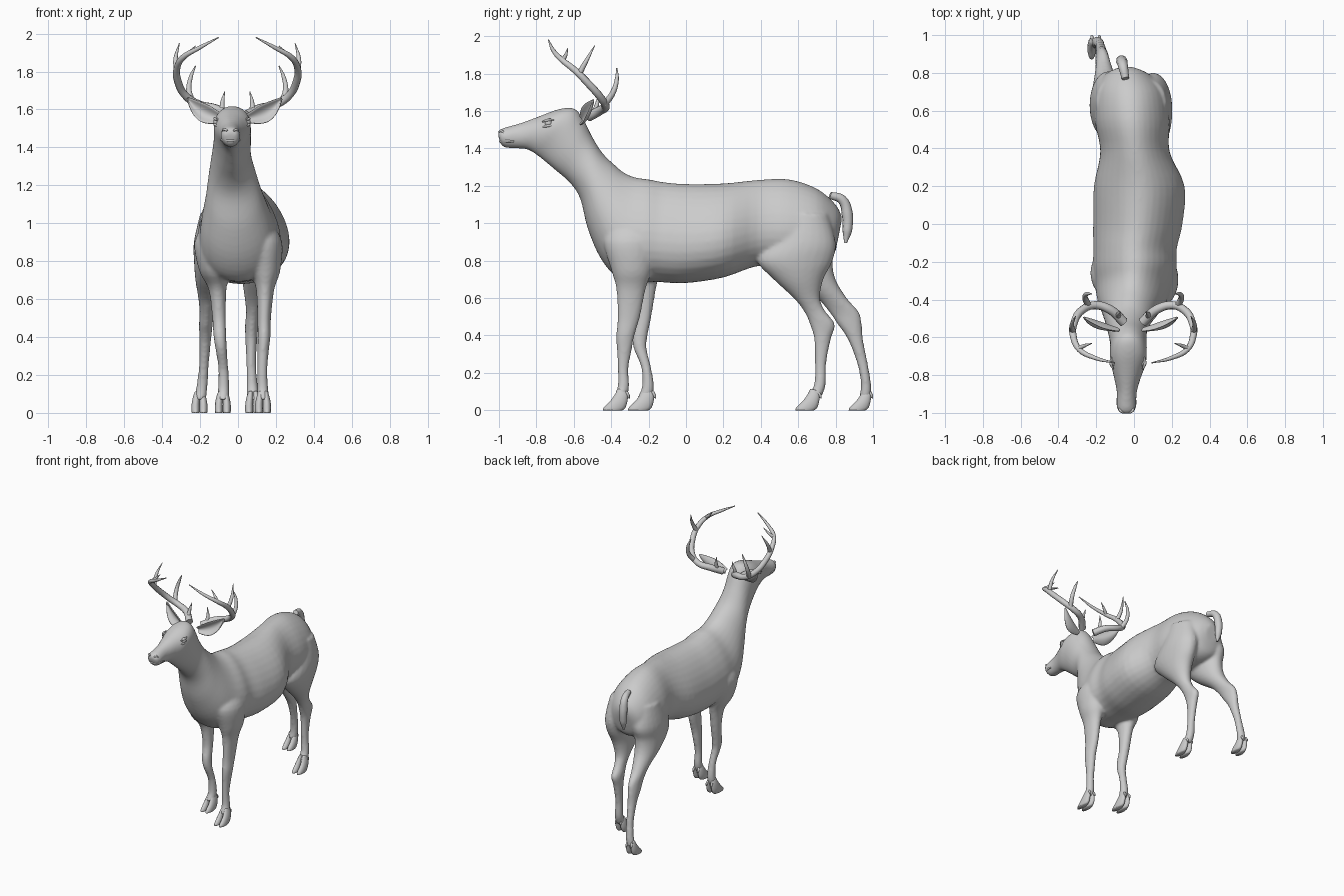
import bpy, bmesh, math
from mathutils import Vector


def catmull(rows, sub):
    """Smoothly interpolate rows of numbers."""
    out = []
    for i in range(len(rows) - 1):
        p0, p1 = rows[max(i - 1, 0)], rows[i]
        p2, p3 = rows[i + 1], rows[min(i + 2, len(rows) - 1)]
        for k in range(sub):
            t = k / sub
            out.append([0.5 * (2 * b + (c - a) * t + (2 * a - 5 * b + 4 * c - d) * t * t
                               + (3 * b - a - 3 * c + d) * t ** 3)
                        for a, b, c, d in zip(p0, p1, p2, p3)])
    return out + [list(rows[-1])]


def loft(bm, rows, sub=4, n=24):
    """Rings (ya, za, yb, zb, centre x, half width, egg) joined into a closed skin."""
    rings = []
    for ya, za, yb, zb, cx, hw, egg in catmull(rows, sub):
        ring = []
        for k in range(n):
            a = 2 * math.pi * k / n
            c, s = math.cos(a), math.sin(a)
            ring.append(bm.verts.new((cx + hw * s * (1 - egg * c),
                                      (ya + yb) / 2 + (ya - yb) / 2 * c,
                                      (za + zb) / 2 + (za - zb) / 2 * c)))
        rings.append(ring)
    for r, q in zip(rings, rings[1:]):
        for k in range(n):
            bm.faces.new((r[k], r[(k + 1) % n], q[(k + 1) % n], q[k]))
    bm.faces.new(rings[0])
    bm.faces.new(rings[-1][::-1])


def finish(name, bm):
    bmesh.ops.recalc_face_normals(bm, faces=bm.faces)
    me = bpy.data.meshes.new(name)
    bm.to_mesh(me)
    bm.free()
    for p in me.polygons:
        p.use_smooth = True
    ob = bpy.data.objects.new(name, me)
    bpy.context.collection.objects.link(ob)
    return ob


def tubes(name, paths):
    """Round tapered strands; each point is (x, y, z, radius)."""
    cu = bpy.data.curves.new(name, 'CURVE')
    cu.dimensions = '3D'
    cu.bevel_depth = 1
    cu.bevel_resolution = 3
    cu.resolution_u = 6
    cu.use_fill_caps = True
    for pts in paths:
        sp = cu.splines.new('BEZIER')
        sp.bezier_points.add(len(pts) - 1)
        for bp, (x, y, z, r) in zip(sp.bezier_points, pts):
            bp.co = (x, y, z)
            bp.radius = r
            bp.handle_left_type = bp.handle_right_type = 'AUTO'
    ob = bpy.data.objects.new(name, cu)
    bpy.context.collection.objects.link(ob)
    return ob


# Trunk, neck and head rings: top y, top z, bottom y, bottom z, centre x, half width, egg
TRUNK = [
    (.835, 1.03, .81, .90, -.04, .05, 0), (.80, 1.10, .78, .82, -.035, .12, .1),
    (.70, 1.185, .70, .78, -.02, .18, .15), (.55, 1.235, .55, .77, -.01, .195, .2),
    (.39, 1.232, .38, .77, .005, .18, .2), (.2, 1.213, .2, .71, .028, .235, .22),
    (0, 1.21, 0, .68, .02, .23, .25), (-.12, 1.22, -.14, .685, .005, .215, .25),
    (-.2, 1.235, -.24, .69, .005, .215, .25)]
NECK = [
    (-.27, 1.245, -.36, .705, .0, .20, .25), (-.33, 1.27, -.455, .81, -.01, .18, .2),
    (-.385, 1.315, -.525, .97, -.02, .15, .12), (-.45, 1.38, -.565, 1.13, -.03, .125, .05),
    (-.505, 1.47, -.62, 1.215, -.035, .105, 0), (-.55, 1.56, -.70, 1.285, -.03, .098, -.05)]
HEAD = [
    (-.60, 1.615, -.76, 1.335, -.03, .097, -.15), (-.68, 1.61, -.805, 1.37, -.03, .092, -.2),
    (-.785, 1.572, -.85, 1.395, -.035, .07, -.1), (-.88, 1.537, -.90, 1.40, -.038, .053, 0),
    (-.95, 1.517, -.96, 1.403, -.04, .052, 0), (-.988, 1.505, -.985, 1.415, -.04, .046, -.1),
    (-1.008, 1.485, -.995, 1.435, -.04, .028, -.1)]

# Leg rings: z, front y, back y, centre x, half width
FRONT_RIGHT = [
    (1.0, -.40, -.18, .10, .08), (.9, -.44, -.15, .135, .098), (.75, -.40, -.18, .145, .078),
    (.65, -.373, -.215, .143, .048), (.5, -.367, -.245, .138, .036), (.4, -.373, -.275, .137, .034),
    (.32, -.37, -.29, .132, .03), (.22, -.365, -.308, .128, .027), (.13, -.365, -.303, .13, .03),
    (.07, -.39, -.315, .132, .032)]
FRONT_LEFT = [
    (1.0, -.34, -.16, -.09, .08), (.9, -.39, -.13, -.13, .1), (.75, -.36, -.14, -.125, .08),
    (.65, -.29, -.16, -.108, .047), (.5, -.268, -.185, -.1, .036), (.4, -.287, -.205, -.095, .034),
    (.33, -.28, -.21, -.088, .03), (.23, -.24, -.187, -.077, .027), (.13, -.235, -.17, -.076, .03),
    (.07, -.26, -.18, -.08, .032)]
HIND_RIGHT = [
    (1.05, .52, .76, .08, .09), (.9, .44, .80, .1, .1), (.8, .38, .785, .105, .095),
    (.7, .468, .735, .1, .078), (.6, .575, .717, .088, .052), (.53, .63, .745, .08, .038),
    (.46, .662, .797, .073, .036), (.38, .685, .775, .07, .031), (.25, .69, .75, .07, .026),
    (.14, .685, .748, .075, .03), (.07, .65, .725, .08, .032)]
HIND_LEFT = [
    (1.05, .52, .77, -.11, .09), (.9, .46, .81, -.135, .098), (.8, .46, .785, -.14, .092),
    (.7, .56, .80, -.147, .078), (.6, .70, .86, -.157, .052), (.525, .765, .925, -.165, .038),
    (.46, .81, .94, -.17, .036), (.38, .865, .947, -.173, .031), (.25, .915, .972, -.18, .026),
    (.14, .935, .99, -.19, .03), (.07, .925, .99, -.2, .032)]

# Body: trunk, neck, head and legs fused into one smooth skin
bm = bmesh.new()
loft(bm, TRUNK + NECK + HEAD, n=32)
for leg in (FRONT_RIGHT, FRONT_LEFT, HIND_RIGHT, HIND_LEFT):
    loft(bm, [(f, z, b, z, x, w, 0) for z, f, b, x, w in leg])
body = finish("body", bm)
rm = body.modifiers.new("fuse", 'REMESH')
rm.mode = 'VOXEL'
rm.voxel_size = .01
rm.use_smooth_shade = True
sm = body.modifiers.new("soften", 'SMOOTH')
sm.factor = .5
sm.iterations = 8

# Cloven hooves with dew claws
for name, cx, tip, heel in (("front_right_hoof", .132, -.445, -.31), ("front_left_hoof", -.08, -.31, -.17),
                            ("hind_right_hoof", .08, .585, .715), ("hind_left_hoof", -.203, .87, .99)):
    bm = bmesh.new()
    for s in (-1, 1):
        x = cx + s * .021
        loft(bm, [(tip, 0, heel - .03, 0, x, .020, 0), (tip + .005, .015, heel - .015, .012, x, .022, 0),
                  (tip + .04, .05, heel - .005, .04, x, .021, 0),
                  (tip + .065, .085, heel, .08, x - s * .004, .018, 0),
                  (tip + .08, .115, heel - .01, .105, x - s * .008, .012, 0)], n=14, sub=3)
        loft(bm, [(heel - .02, .105, heel + .0, .10, cx + s * .018, .006, 0),
                  (heel - .01, .085, heel + .01, .08, cx + s * .02, .009, 0),
                  (heel, .065, heel + .01, .063, cx + s * .02, .003, 0)], n=8, sub=2)
    finish(name, bm)

# Tail
tubes("tail", [[(-.045, .77, 1.15, .02), (-.058, .835, 1.125, .026), (-.065, .862, 1.05, .03),
                (-.065, .862, .96, .026), (-.062, .853, .895, .008)]])

HX = -.018  # centre line of the skull
for s, side in ((1, "right"), (-1, "left")):
    # Antler: main beam and tines
    paths = [
        [(.05, -.52, 1.57, .026), (.12, -.455, 1.605, .024), (.2, -.43, 1.625, .022),
         (.27, -.455, 1.67, .021), (.315, -.53, 1.755, .02), (.318, -.59, 1.815, .018),
         (.285, -.665, 1.875, .015), (.2, -.71, 1.925, .011), (.098, -.735, 1.98, .003)],
        [(.08, -.49, 1.59, .016), (.078, -.475, 1.64, .011), (.066, -.465, 1.695, .002)],
        [(.235, -.435, 1.635, .018), (.255, -.39, 1.70, .015), (.245, -.37, 1.77, .011), (.22, -.37, 1.83, .003)],
        [(.318, -.57, 1.80, .016), (.325, -.535, 1.865, .012), (.305, -.488, 1.95, .002)],
        [(.29, -.66, 1.87, .013), (.26, -.645, 1.895, .010), (.22, -.632, 1.935, .002)]]
    tubes(side + "_antler", [[(s * x - .004, y, z, r) for x, y, z, r in p] for p in paths])

    # Cupped leaf-shaped ear
    bm = bmesh.new()
    grid = []
    spine = catmull([(.065, -.56, 1.55, .022), (.11, -.55, 1.56, .04), (.16, -.535, 1.58, .05),
                     (.21, -.515, 1.615, .036), (.25, -.495, 1.66, .004)], 3)
    for x, y, z, w in spine:
        row = []
        for k in range(7):
            v = k / 3 - 1
            row.append(bm.verts.new((HX + s * (x - .4 * w * v), y - .7 * w * v * v + .3 * w, z + w * v * .9)))
        grid.append(row)
    for r, q in zip(grid, grid[1:]):
        for k in range(6):
            bm.faces.new((r[k], r[k + 1], q[k + 1], q[k]))
    ear = finish(side + "_ear", bm)
    so = ear.modifiers.new("thickness", 'SOLIDIFY')
    so.thickness = .01
    so.offset = 0
    ear.modifiers.new("round", 'SUBSURF').levels = 1

    # Eye with lids
    bm = bmesh.new()
    bmesh.ops.create_uvsphere(bm, u_segments=20, v_segments=12, radius=.02)
    eye = finish(side + "_eye", bm)
    eye.location = (-.032 + s * .078, -.735, 1.535)
    tubes(side + "_eyelids", [[(-.032 + s * x, y, z + d, r) for x, y, z, r in
                               ((.078, -.768, 1.527, .004), (.09, -.74, 1.535, .008), (.088, -.705, 1.538, .004))]
                              for d in (.016, -.014)])

    # Nostril rim
    tubes(side + "_nostril", [[(-.04 + s * .016, -1.0, 1.487, .005), (-.04 + s * .032, -.988, 1.494, .007),
                               (-.04 + s * .04, -.97, 1.48, .004)]])

# Lips
tubes("lips", [[(-.04 + x, y, z, r) for x, y, z, r in
                ((-.047, -.92, 1.437, .005), (-.04, -.965, 1.44, .008), (0, -.99, 1.437, .009),
                 (.04, -.965, 1.44, .008), (.047, -.92, 1.437, .005))]])
